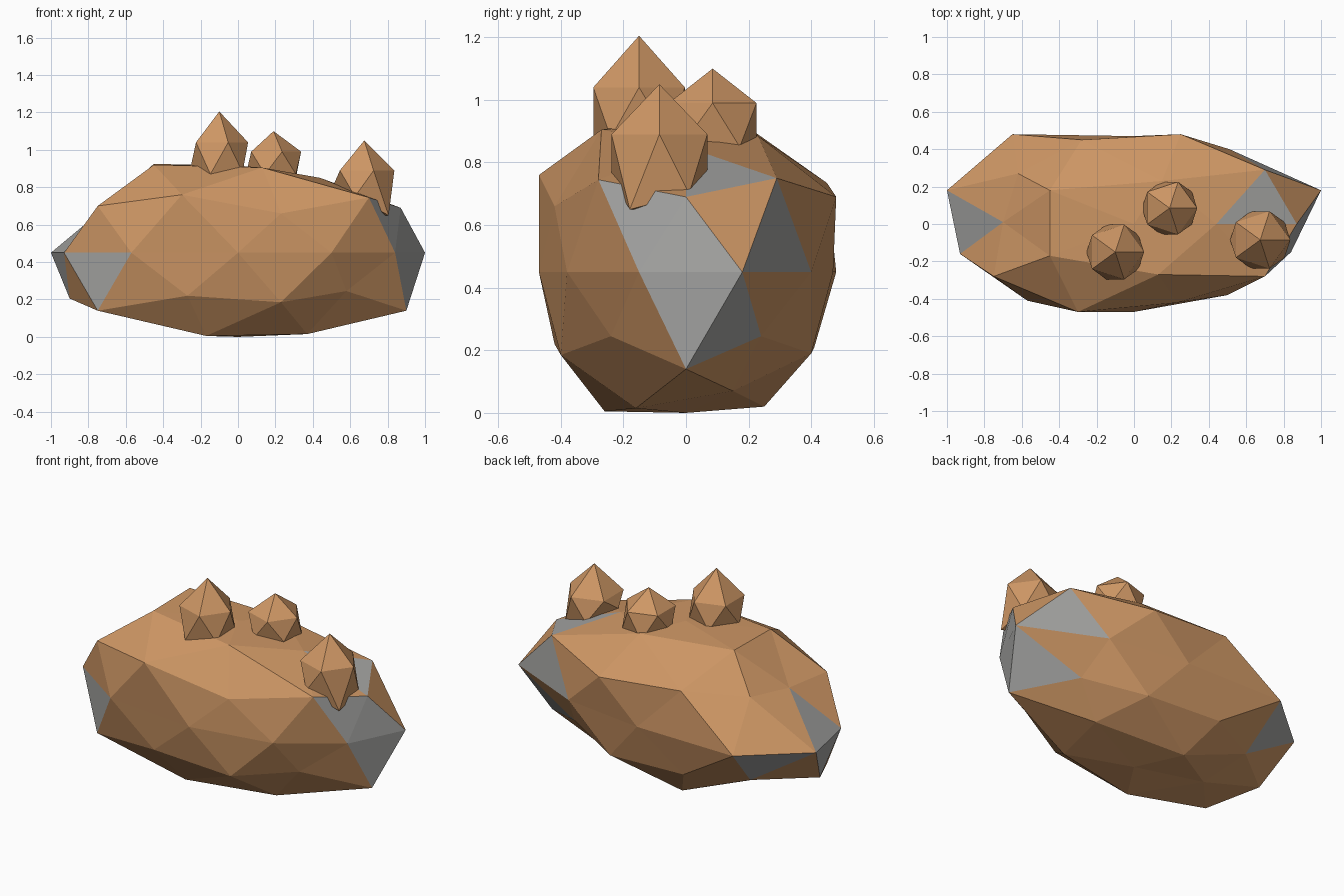
import bpy, bmesh, math
from mathutils import Vector

if "Cube" in bpy.data.objects:
    bpy.data.objects.remove(bpy.data.objects["Cube"])


def material(name, rgb):
    m = bpy.data.materials.new(name)
    m.diffuse_color = (*rgb, 1)
    m.use_nodes = True
    m.node_tree.nodes["Principled BSDF"].inputs["Base Color"].default_value = m.diffuse_color
    return m


BROWN = material("clay brown", (0.62, 0.31, 0.13))
GREY = material("stone grey", (0.38, 0.38, 0.37))


def faceted_ball(subdivisions):
    """Icosphere plus its vertices grouped in level rings, each sorted by angle."""
    bm = bmesh.new()
    bmesh.ops.create_icosphere(bm, subdivisions=subdivisions, radius=1)
    rings = {}
    for v in bm.verts:
        rings.setdefault(round(v.co.z, 2), []).append(v)
    for ring in rings.values():
        ring.sort(key=lambda v: (math.atan2(v.co.y, v.co.x) + 0.1) % math.tau)
    return bm, [rings[z] for z in sorted(rings, reverse=True)]


def finish(bm, name, mats):
    bm.normal_update()
    mesh = bpy.data.meshes.new(name)
    bm.to_mesh(mesh)
    bm.free()
    for m in mats:
        mesh.materials.append(m)
    obj = bpy.data.objects.new(name, mesh)
    bpy.context.collection.objects.link(obj)


# Boulder: ball rings from top to bottom, pulled into the rough rock outline
EQ = 0.45
outline = [
    [(0, 0, .915)],
    [(.44, 0, .85), (.15, .23, .885), (-.45, .18, .925), (-.45, -.17, .92), (.13, -.27, .905)],
    [(.70, .29, .75), (-.28, .45, .735), (-.70, .01, .70), (-.30, -.47, .76), (.70, -.28, .745)],
    [(.87, 0, .69), (.25, .48, .69), (-.62, .27, .72), (-.75, -.28, .70), (.23, -.42, .66)],
    [(1, .18, EQ), (.51, .40, EQ), (0, .47, EQ), (-.65, .48, EQ), (-1, .18, EQ),
     (-.93, -.16, EQ), (-.57, -.41, EQ), (0, -.47, EQ), (.50, -.38, EQ), (.84, -.15, EQ)],
    [(.58, .24, .245), (-.27, .41, .21), (-.90, 0, .205), (-.27, -.42, .22), (.58, -.24, .245)],
    [(.90, 0, .14), (.23, .40, .19), (-.60, .24, .20), (-.75, -.28, .14), (.23, -.40, .185)],
    [(.40, .15, .07), (-.15, .25, .02), (-.50, 0, .09), (-.17, -.26, .005), (.37, -.16, .015)],
    [(0, 0, 0)],
]
bm, rings = faceted_ball(2)
for ring, points in zip(rings, outline):
    for v, p in zip(ring, points):
        v.co = p

# Bare grey facets at the two ends: the facet nearest each spot
spots = [(.90, .01, .53), (.91, .01, .35), (.80, -.14, .63), (.67, .10, .76), (.74, .29, .55),
         (.83, .14, .28), (-.88, .01, .53), (-.94, .01, .37), (-.75, -.28, .35), (-.75, .30, .37)]
for s in spots:
    f = min(bm.faces, key=lambda f: (f.calc_center_median() - Vector(s)).length)
    f.material_index = 1
finish(bm, "boulder", [BROWN, GREY])


# Pointed nodules growing on top
def nodule(name, x, y, r, tip, upper, lower):
    bm, rings = faceted_ball(1)
    heights = [[tip], [upper] * 5, lower, [min(lower) + 0.0]]
    for ring, zs in zip(rings, heights):
        for v, z in zip(ring, zs):
            v.co = (x + v.co.x * r, y + v.co.y * r, z)
    finish(bm, name, [BROWN])


nodule("tall_nodule", -.10, -.15, .172, 1.205, 1.04, [.89, .89, .905, .87, .88])
nodule("small_nodule", .19, .085, .165, 1.10, .99, [.85, .84, .87, .87, .87])
nodule("end_nodule", .675, -.085, .18, 1.05, .89, [.70, .76, .82, .75, .65])
